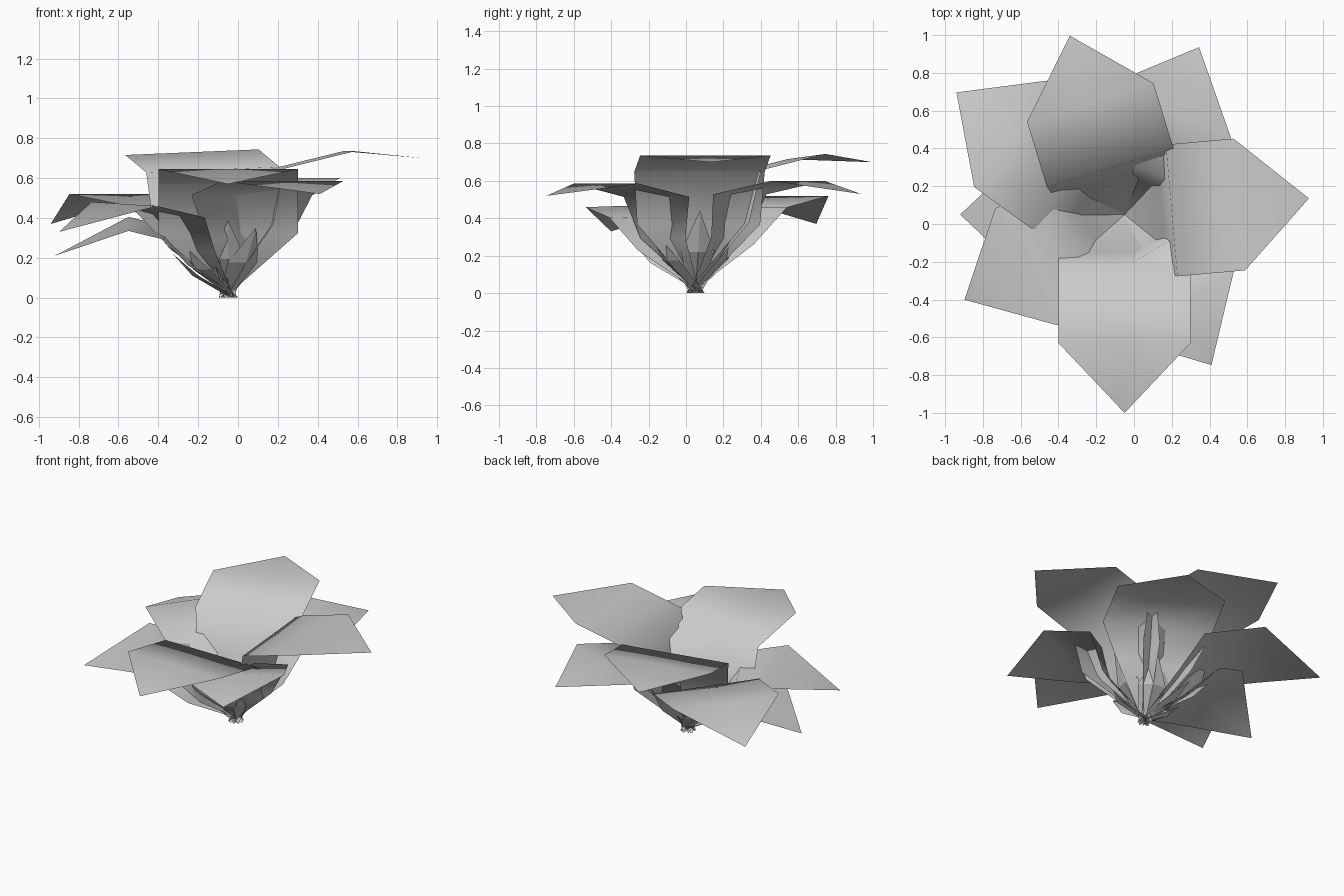
import bpy
import bmesh
from math import cos, sin, radians
from mathutils import Vector

cube = bpy.data.objects.get("Cube")
if cube:
    bpy.data.objects.remove(cube, do_unlink=True)

# One plain grey for the whole plant
grey = bpy.data.materials.new("leaf_grey")
grey.use_nodes = True
colour = (0.6, 0.6, 0.6, 1)
grey.diffuse_color = colour
bsdf = next(n for n in grey.node_tree.nodes if n.type == "BSDF_PRINCIPLED")
bsdf.inputs["Base Color"].default_value = colour

ROOT = Vector((-0.05, 0.05, 0))


def make_leaf(name, angle, rows, fold=0.0, roll=0.0, outward=False, smooth=True):
    """Strip along a heading; each row is (reach, height, half width)."""
    a = radians(angle)
    along = Vector((cos(a), sin(a), 0))
    side = Vector((-sin(a), cos(a), roll))
    bm = bmesh.new()
    strips = []
    for reach, height, half in rows:
        mid = ROOT + along * reach + Vector((0, 0, height))
        if half == 0:
            strips.append([bm.verts.new(mid)] * 3)
        else:
            ridge = mid + along * fold
            strips.append([bm.verts.new(p) for p in
                           (mid - side * half, ridge, mid + side * half)])
    for low, high in zip(strips, strips[1:]):
        for i in range(2):
            loop = [low[i], high[i], high[i + 1], low[i + 1]]
            face = bm.faces.new(list(dict.fromkeys(loop)))
            face.smooth = smooth
            if outward:
                face.normal_flip()
    mesh = bpy.data.meshes.new(name)
    bm.to_mesh(mesh)
    bm.free()
    mesh.materials.append(grey)
    obj = bpy.data.objects.new(name, mesh)
    bpy.context.collection.objects.link(obj)


# Broad leaves: name, heading, length, shoulder height, tip height,
# reach of the bend, half width below the bend, sideways slope
BROAD = [
    ("front_leaf", 270, 1.05, 0.645, 0.57, 0.27, 0.35, 0),
    ("left_leaf", 5, 0.98, 0.735, 0.70, 0.25, 0.33, 0),
    ("back_leaf", 107, 0.99, 0.73, 0.70, 0.26, 0.33, -0.04),
    ("back_left_leaf", 66, 0.97, 0.60, 0.53, 0.26, 0.24, 0),
    ("back_right_leaf", 144, 1.10, 0.52, 0.37, 0.35, 0.24, 0),
    ("right_leaf", 180, 0.87, 0.37, 0.21, 0.32, 0.24, -0.1),
    ("front_right_leaf", 208, 0.96, 0.47, 0.33, 0.32, 0.24, -0.03),
    ("front_left_leaf", 300, 0.92, 0.585, 0.52, 0.24, 0.24, 0),
]
for name, angle, length, shoulder, tip, bend, waist, roll in BROAD:
    make_leaf(name, angle, [
        (0.0, 0.04, 0.03),
        (0.2, shoulder * 0.5, waist),
        (bend, shoulder * 0.88, 0.35),
        (length - 0.37, shoulder, 0.35),
        (length, tip, 0),
    ], roll=roll)

    # Narrow folded leaflet hugging the underside of each broad leaf
    make_leaf(name.replace("leaf", "leaflet"), angle, [
        (-0.04, 0.0, 0.03),
        (0.15, shoulder * 0.3, 0.09),
        (0.28, shoulder * 0.6, 0),
    ], fold=0.03, outward=True, smooth=False)
